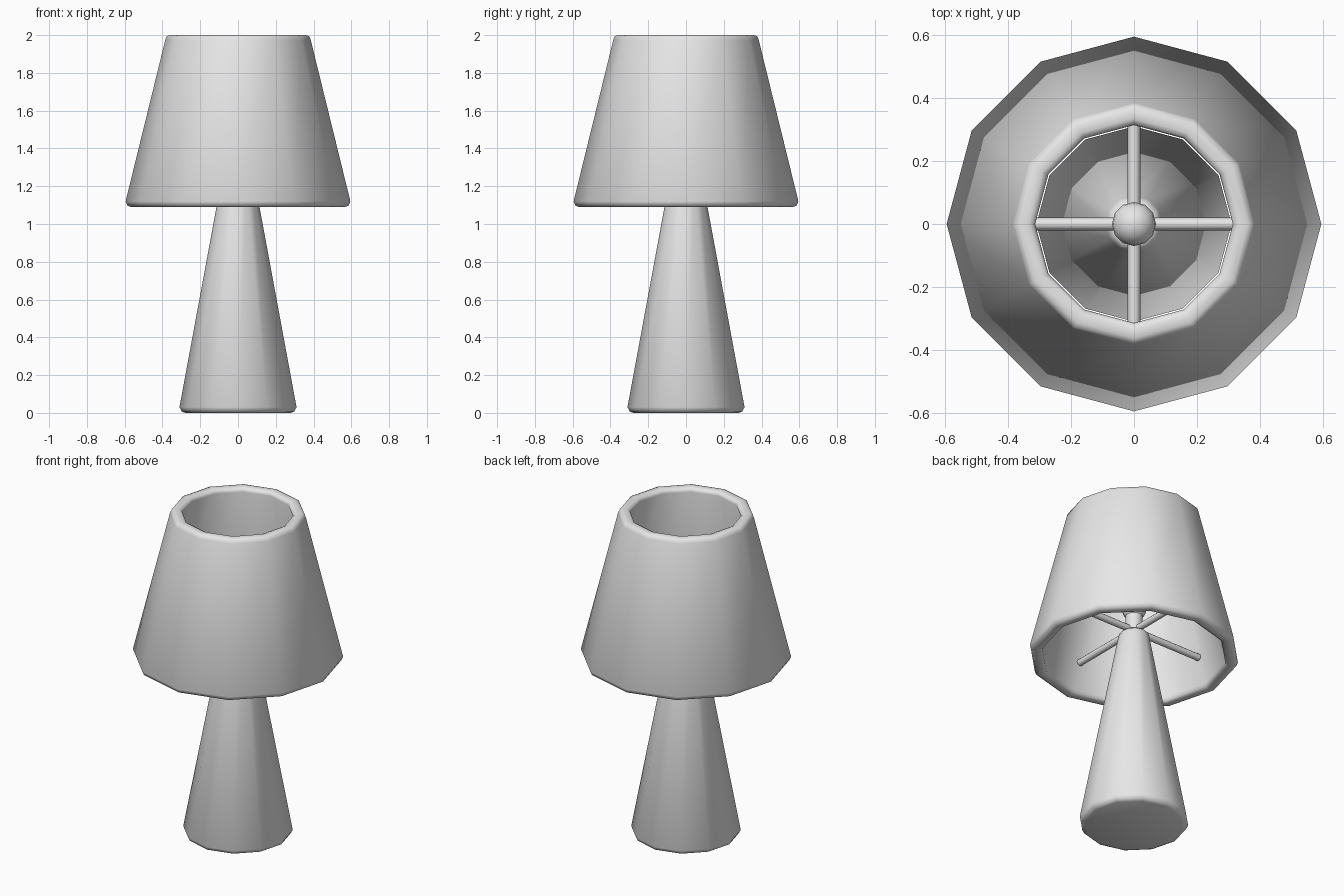
import bpy, bmesh, math
from mathutils import Matrix, Vector

cube = bpy.data.objects.get("Cube")
if cube:
    bpy.data.objects.remove(cube, do_unlink=True)

grey = bpy.data.materials.new("plain light grey")
grey.use_nodes = True
grey.diffuse_color = (0.8, 0.8, 0.8, 1)
grey.node_tree.nodes["Principled BSDF"].inputs["Base Color"].default_value = (0.8, 0.8, 0.8, 1)


def finish(name, bm, angle=60):
    bmesh.ops.recalc_face_normals(bm, faces=bm.faces)
    mesh = bpy.data.meshes.new(name)
    bm.to_mesh(mesh)
    bm.free()
    mesh.materials.append(grey)
    obj = bpy.data.objects.new(name, mesh)
    bpy.context.collection.objects.link(obj)
    bpy.ops.object.select_all(action="DESELECT")
    obj.select_set(True)
    bpy.context.view_layer.objects.active = obj
    bpy.ops.object.shade_smooth_by_angle(angle=math.radians(angle))
    return obj


def lathe(name, profile, sides=12, closed=False):
    """Turn a (radius, height) profile; open profiles get flat end caps."""
    bm = bmesh.new()
    rings = []
    for r, z in profile:
        rings.append([bm.verts.new((r * math.cos(a), r * math.sin(a), z))
                      for a in (math.tau * i / sides for i in range(sides))])
    pairs = list(zip(rings, rings[1:]))
    if closed:
        pairs.append((rings[-1], rings[0]))
    else:
        bm.faces.new(rings[0])
        bm.faces.new(rings[-1])
    for low, high in pairs:
        for i in range(sides):
            j = (i + 1) % sides
            bm.faces.new((low[i], low[j], high[j], high[i]))
    return finish(name, bm)


# Tapered stand with rounded edges
lathe("base_stand", [(0.28, 0), (0.298, 0.008), (0.31, 0.03),
                     (0.09, 1.22), (0.083, 1.24), (0.07, 1.25)])

# Hollow shade with thick rounded rims
lathe("lamp_shade", [(0.565, 1.09), (0.585, 1.097), (0.595, 1.12),
                     (0.385, 1.975), (0.378, 1.993), (0.362, 2.0),
                     (0.335, 2.0), (0.32, 1.993), (0.314, 1.975),
                     (0.522, 1.12), (0.525, 1.1), (0.54, 1.09)], closed=True)

# Crossed rods holding the shade
for name, axis in (("support_rod_x", "Y"), ("support_rod_y", "X")):
    bm = bmesh.new()
    bmesh.ops.create_cone(bm, cap_ends=True, segments=12, radius1=0.02, radius2=0.02, depth=0.95)
    turn = Matrix.Rotation(math.pi / 2, 4, axis)
    bmesh.ops.transform(bm, matrix=Matrix.Translation((0, 0, 1.27)) @ turn, verts=bm.verts)
    finish(name, bm)

# Bulb and its socket
lathe("bulb_socket", [(0.05, 1.24), (0.05, 1.36)])
bm = bmesh.new()
bmesh.ops.create_uvsphere(bm, u_segments=12, v_segments=10, radius=0.07)
bmesh.ops.translate(bm, verts=bm.verts, vec=Vector((0, 0, 1.41)))
finish("bulb", bm)
